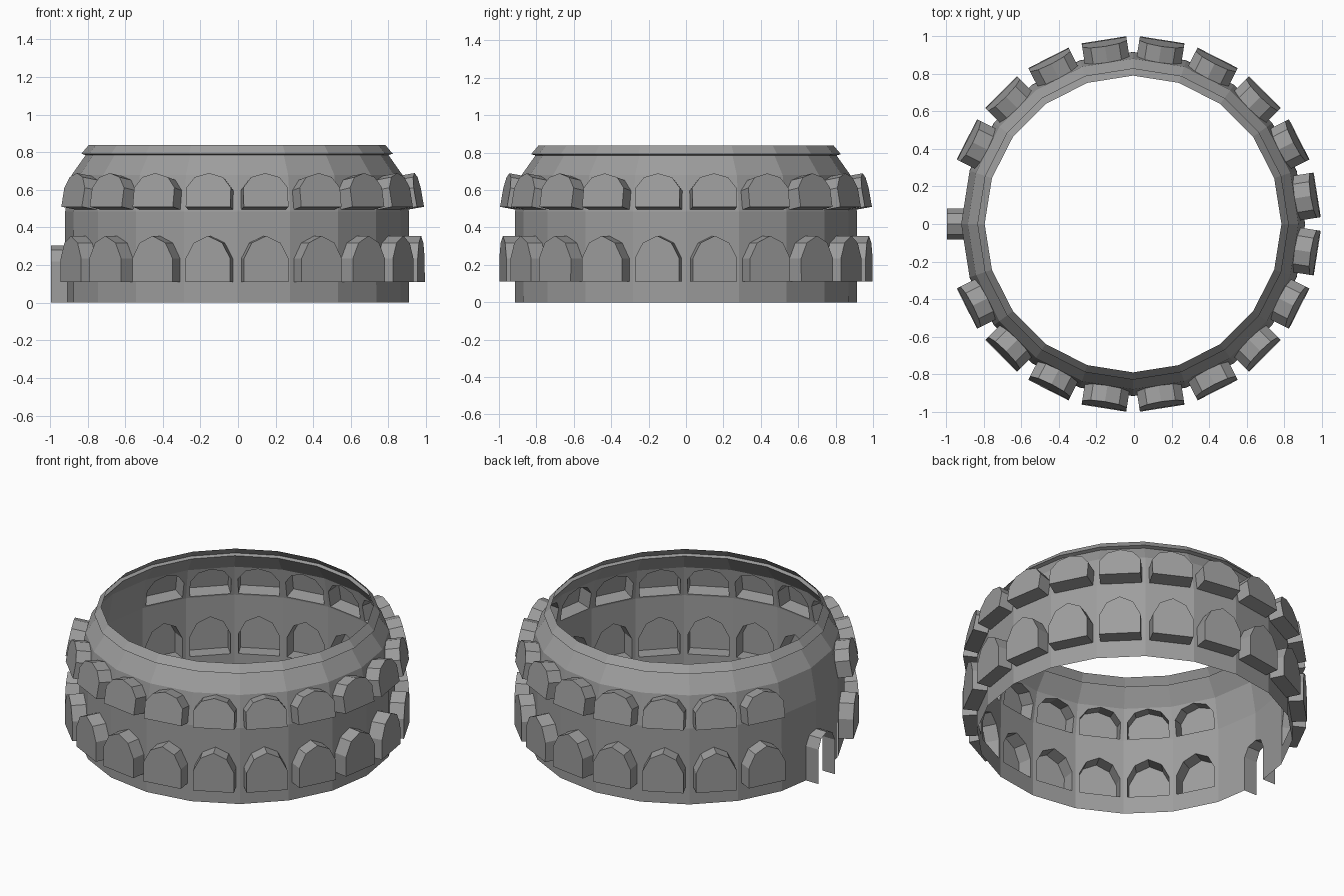
import bpy, bmesh
from math import sin, cos, tan, pi
from mathutils import Vector

if "Cube" in bpy.data.objects:
    bpy.data.objects.remove(bpy.data.objects["Cube"])

N = 20                       # wall sides
HALF = pi / N
SHIFT = Vector((-0.005, 0, 0))
# (radius at corner, z) wall profile
PROFILE = [(0.915, 0), (0.914, 0.485), (0.879, 0.68), (0.805, 0.785)]
LIP = [(0.805, 0.785), (0.828, 0.792), (0.789, 0.838)]
# right half of a window outline: (offset, height above the band's base)
LOWER = [(0, 0.11), (0.12, 0.11), (0.12, 0.235), (0.077, 0.318), (0, 0.355)]
UPPER = [(0, 0.01), (0.12, 0.01), (0.12, 0.113), (0.076, 0.17), (0, 0.192)]
# half doorway outline: (y, z)
DOOR = [(0.083, 0), (0.083, 0.22), (0.055, 0.28), (0, 0.303)]
DEPTH = 0.088
DOOR_X = -0.99

stone = bpy.data.materials.new("dark_stone")
stone.diffuse_color = (0.34, 0.34, 0.34, 1)
stone.use_nodes = True
stone.node_tree.nodes["Principled BSDF"].inputs["Base Color"].default_value = stone.diffuse_color


def add(bm, pts):
    bm.faces.new([bm.verts.new(p + SHIFT) for p in pts])


def finish(bm, name):
    bmesh.ops.remove_doubles(bm, verts=bm.verts, dist=0.0005)
    bmesh.ops.recalc_face_normals(bm, faces=bm.faces)
    mesh = bpy.data.meshes.new(name)
    bm.to_mesh(mesh)
    bm.free()
    mesh.materials.append(stone)
    ob = bpy.data.objects.new(name, mesh)
    bpy.context.collection.objects.link(ob)
    return ob


def panel(bm, k, lo, hi, arch=None):
    """One flat side between two profile points, with an optional pushed-out window."""
    a = HALF * (2 * k + 1)
    out, tan_dir = Vector((cos(a), sin(a), 0)), Vector((-sin(a), cos(a), 0))
    base = out * lo[0] * cos(HALF) + Vector((0, 0, lo[1]))
    top = out * hi[0] * cos(HALF) + Vector((0, 0, hi[1]))
    up = (top - base).normalized()
    height = (top - base).length
    normal = tan_dir.cross(up)
    for s in (1, -1):
        P = lambda t, h, d=0: base + tan_dir * (s * t) + up * h + normal * d
        outline = [P(0, height), P(hi[0] * sin(HALF), height), P(lo[0] * sin(HALF), 0), P(0, 0)]
        if arch:
            outline += [P(t, h) for t, h in arch]
            add(bm, [P(t, h, DEPTH) for t, h in arch])
            for p, q in zip(arch, arch[1:]):
                add(bm, [P(*p), P(*q), P(*q, DEPTH), P(*p, DEPTH)])
        add(bm, outline)


def door_side(bm, s):
    """Flat side next to the doorway, with half of the arched tunnel."""
    r, z1 = PROFILE[1]
    W = lambda y, z: Vector((-r + y * tan(HALF), s * y, z))
    far = r * sin(2 * HALF)
    add(bm, [W(y, z) for y, z in DOOR] + [W(0, z1), W(far / 2, z1), W(far, z1), W(far, 0)])
    for p, q in zip(DOOR, DOOR[1:]):
        add(bm, [W(*p), W(*q), Vector((DOOR_X, s * q[0], q[1])), Vector((DOOR_X, s * p[0], p[1]))])


# Wall with two rows of pushed-out windows and an arched doorway
bm = bmesh.new()
for k in range(N):
    beside_door = k in (N // 2 - 1, N // 2)
    if not beside_door:
        panel(bm, k, PROFILE[0], PROFILE[1], LOWER)
    panel(bm, k, PROFILE[1], PROFILE[2], None if beside_door else UPPER)
    panel(bm, k, PROFILE[2], PROFILE[3])
for s in (1, -1):
    door_side(bm, s)
finish(bm, "arcaded_wall")

# Overhanging sloped rim
bm = bmesh.new()
for k in range(N):
    for lo, hi in zip(LIP, LIP[1:]):
        panel(bm, k, lo, hi)
finish(bm, "top_rim")
